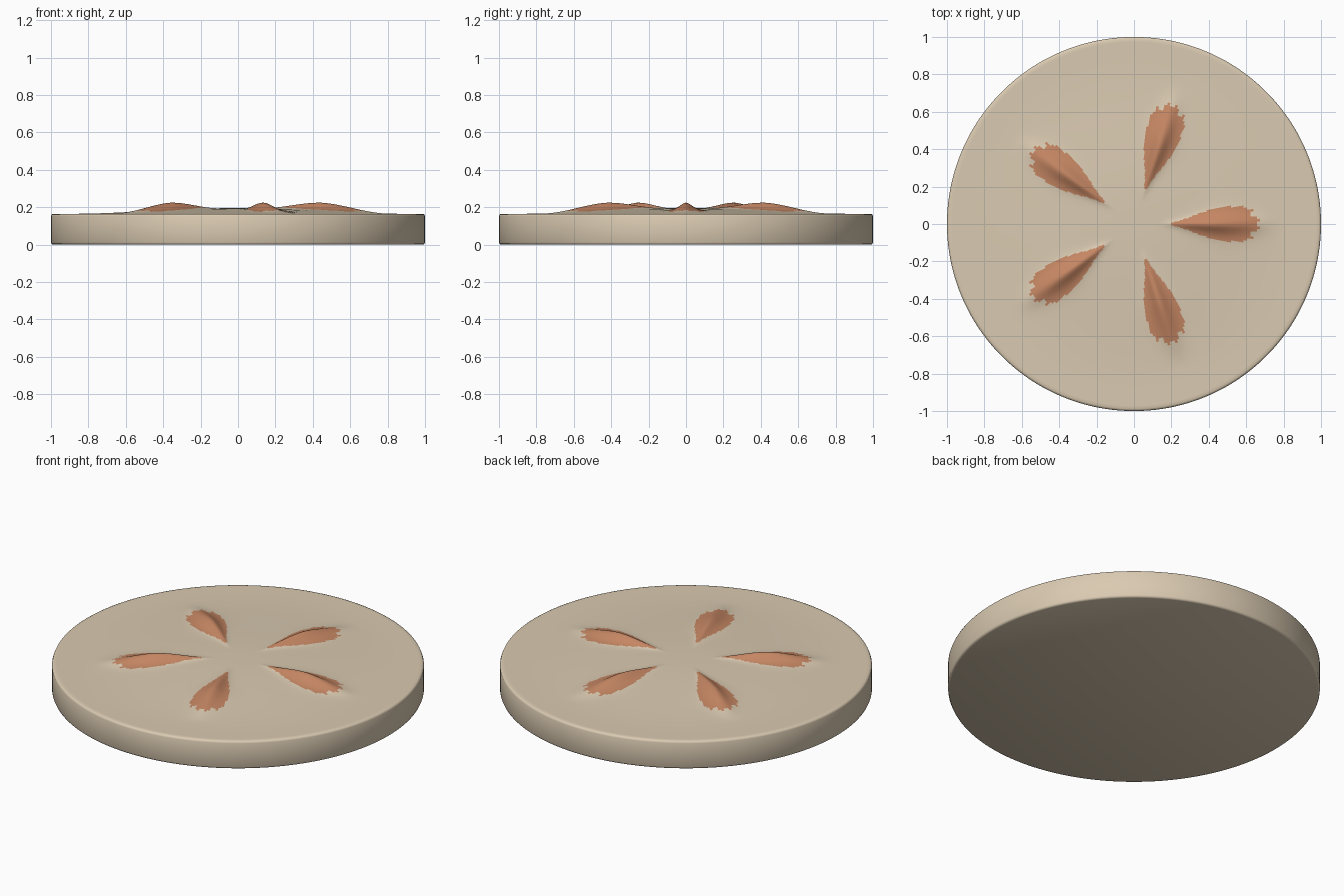
import bpy, bmesh, math

cube = bpy.data.objects.get("Cube")
if cube:
    bpy.data.objects.remove(cube)


def make_material(name, color):
    mat = bpy.data.materials.new(name)
    mat.use_nodes = True
    mat.diffuse_color = (*color, 1)
    mat.node_tree.nodes["Principled BSDF"].inputs["Base Color"].default_value = (*color, 1)
    return mat


SEGMENTS, RINGS, PETALS = 300, 60, 5
RIM_HEIGHT, RIM_BEVEL = 0.165, 0.012


def smooth(a, b, t):
    t = min(max((t - a) / (b - a), 0), 1)
    return t * t * (3 - 2 * t)


def petal_coords(x, y):
    """Distance along and across the nearest petal axis."""
    r, step = math.hypot(x, y), math.tau / PETALS
    a = math.atan2(y, x)
    a -= round(a / step) * step
    return r * math.cos(a), r * math.sin(a)


def top_height(x, y):
    # Shallow dome with five long ridges
    u, v = petal_coords(x, y)
    dome = 0.03 * (1 - smooth(0.05, 0.9, math.hypot(x, y)))
    along = smooth(0.12, 0.46, u) * (1 - smooth(0.44, 0.8, u))
    width = 0.03 + 0.09 * smooth(0.1, 0.55, u)
    return RIM_HEIGHT + dome + 0.043 * along / (1 + (v / width * 1.7) ** 2) ** 2


def on_petal(x, y):
    # Leaf outline with a toothed outer end
    u, v = petal_coords(x, y)
    tooth = abs((v / 0.05) % 1 - 0.5) * 0.08
    half = 0.008 + 0.085 * smooth(0.17, 0.5, u)
    tip = 0.7 - abs(v) * 0.9 - tooth
    return 0.2 < u < tip and abs(v) < half


# Disc body: rings from the top centre outward, then down the wall
inner = 1 - RIM_BEVEL
bm = bmesh.new()
profile = [(inner * i / RINGS, None) for i in range(1, RINGS + 1)]
profile += [(1 - RIM_BEVEL * 0.3, RIM_HEIGHT - RIM_BEVEL * 0.3),
            (1, RIM_HEIGHT - RIM_BEVEL), (1, RIM_BEVEL),
            (1 - RIM_BEVEL * 0.3, RIM_BEVEL * 0.3), (inner, 0)]
rings = []
for r, z in profile:
    ring = []
    for k in range(SEGMENTS):
        a = math.tau * k / SEGMENTS
        x, y = r * math.cos(a), r * math.sin(a)
        ring.append(bm.verts.new((x, y, top_height(x, y) if z is None else z)))
    rings.append(ring)

top_center = bm.verts.new((0, 0, top_height(0, 0)))
for k in range(SEGMENTS):
    n = (k + 1) % SEGMENTS
    bm.faces.new((top_center, rings[0][k], rings[0][n]))
    for a, b in zip(rings, rings[1:]):
        bm.faces.new((a[k], b[k], b[n], a[n]))
bm.faces.new(list(reversed(rings[-1])))

# Petal colour on the upper faces
for face in bm.faces:
    c = face.calc_center_median()
    face.material_index = int(c.z > RIM_HEIGHT and on_petal(c.x, c.y))

mesh = bpy.data.meshes.new("petal_disc")
bm.to_mesh(mesh)
bm.free()
mesh.materials.append(make_material("sand", (0.70, 0.59, 0.44)))
mesh.materials.append(make_material("terracotta", (0.56, 0.24, 0.125)))
disc = bpy.data.objects.new("petal_disc", mesh)
bpy.context.collection.objects.link(disc)
bpy.context.view_layer.objects.active = disc
disc.select_set(True)
bpy.ops.object.shade_smooth_by_angle(angle=math.radians(50))
